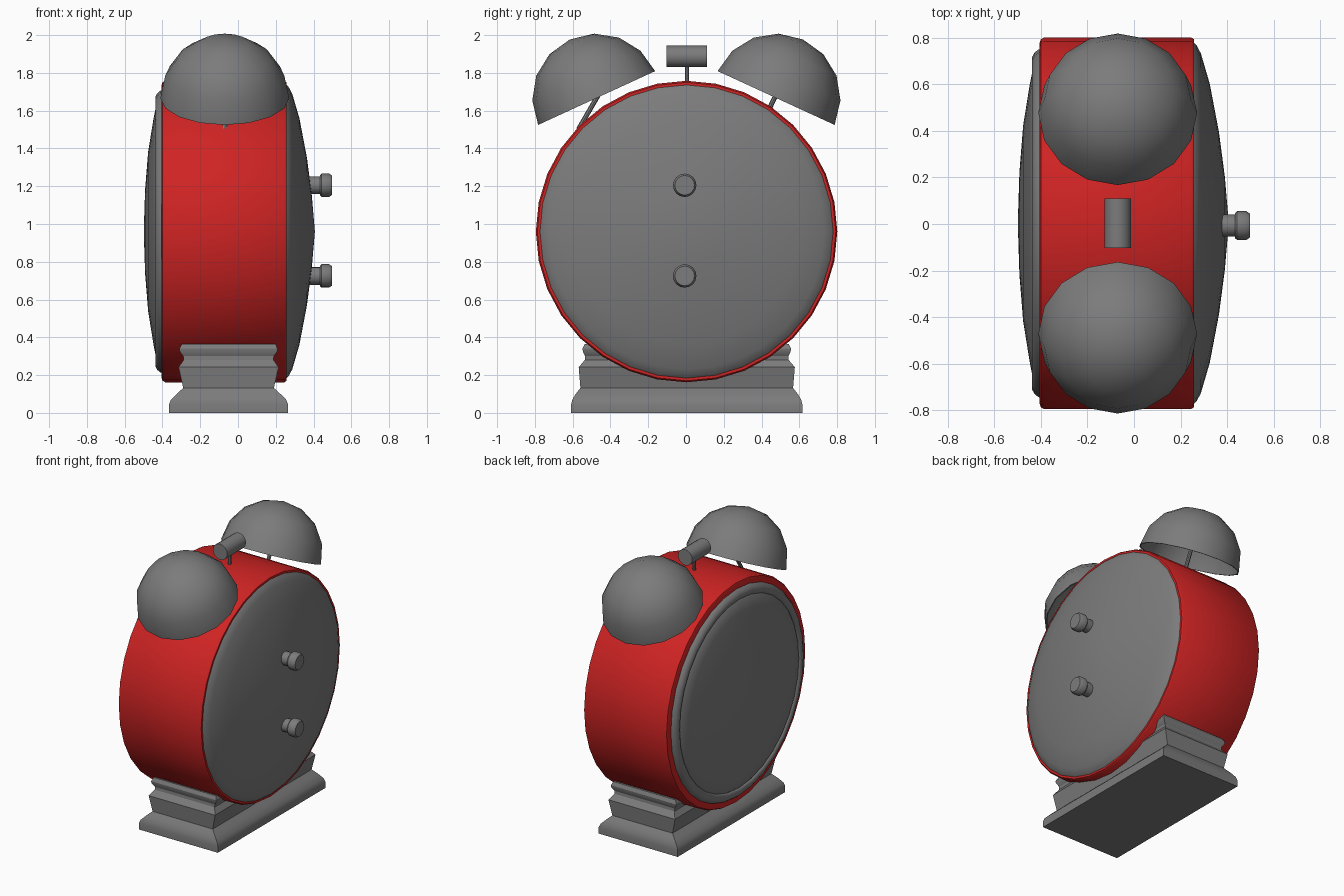
import bpy, bmesh, math
from mathutils import Matrix, Vector

if "Cube" in bpy.data.objects:
    bpy.data.objects.remove(bpy.data.objects["Cube"])


def material(name, colour):
    m = bpy.data.materials.new(name)
    m.use_nodes = True
    m.diffuse_color = (*colour, 1)
    m.node_tree.nodes["Principled BSDF"].inputs["Base Color"].default_value = (*colour, 1)
    return m


RED = material("red enamel", (0.63, 0.017, 0.017))
GREY = material("grey metal", (0.2, 0.2, 0.2))


def finish(name, bm, mat, angle=35, normals=True):
    if normals:
        bmesh.ops.recalc_face_normals(bm, faces=bm.faces)
    mesh = bpy.data.meshes.new(name)
    bm.to_mesh(mesh)
    bm.free()
    mesh.materials.append(mat)
    ob = bpy.data.objects.new(name, mesh)
    bpy.context.collection.objects.link(ob)
    bpy.ops.object.select_all(action='DESELECT')
    ob.select_set(True)
    bpy.context.view_layer.objects.active = ob
    bpy.ops.object.shade_smooth_by_angle(angle=math.radians(angle))
    return ob


def lathe(name, profile, mat, origin, axis, sides, angle=35):
    """Revolve (radius, height) points around an axis through origin."""
    bm = bmesh.new()
    verts = [bm.verts.new((r, 0, h)) for r, h in profile]
    edges = [bm.edges.new(pair) for pair in zip(verts, verts[1:])]
    bmesh.ops.spin(bm, geom=verts + edges, cent=(0, 0, 0), axis=(0, 0, 1),
                   angle=2 * math.pi, steps=sides, use_merge=True)
    bmesh.ops.remove_doubles(bm, verts=bm.verts, dist=0.0005)
    # rotate around the horizontal x axis first so bells stay in the y-z plane
    axis = Vector(axis).normalized()
    turn = Vector((0, 0, 1)).rotation_difference(axis).to_matrix().to_4x4()
    bm.transform(Matrix.Translation(origin) @ turn)
    return finish(name, bm, mat, angle)


def rod(name, start, end, radius, sides=8):
    start, end = Vector(start), Vector(end)
    length = (end - start).length
    return lathe(name, [(0, 0), (radius, 0), (radius, length), (0, length)],
                 GREY, start, end - start, sides)


CX = -0.07                     # x of bells and hammer
HUB = (0, 0.003, 0.96)         # centre of the drum
X = (1, 0, 0)

# Drum, face rim, domed face and domed back, all around the x axis
lathe("clock_body", [(0, -0.405), (0.775, -0.405), (0.79, -0.4), (0.798, -0.385),
                     (0.798, 0.245), (0.79, 0.257), (0.775, 0.257), (0, 0.257)],
      RED, HUB, X, 32)
lathe("face_rim", [(0.75, -0.4), (0.745, -0.412), (0.733, -0.427), (0.715, -0.437),
                   (0.695, -0.437), (0.68, -0.428), (0.675, -0.4)],
      GREY, HUB, X, 32, 50)
lathe("face_glass", [(0.685, -0.42), (0.67, -0.433), (0.6, -0.447), (0.42, -0.476),
                     (0.22, -0.492), (0, -0.499)], GREY, HUB, X, 32)
lathe("back_cover", [(0.778, 0.255), (0.765, 0.268), (0.73, 0.287), (0.6, 0.325),
                     (0.39, 0.365), (0.2, 0.39), (0, 0.407)], GREY, HUB, X, 32)

# Winding knobs on the back
for label, z in (("upper", 1.205), ("lower", 0.725)):
    lathe(label + "_knob", [(0, 0.34), (0.047, 0.34), (0.047, 0.433), (0.053, 0.433),
                            (0.062, 0.443), (0.062, 0.482), (0.052, 0.497), (0, 0.497)],
          GREY, (0, -0.007, z), X, 16)

# Hollow half-sphere bells tilted outwards
R = 0.341
outer = [(R * math.cos(a), R * math.sin(a))
         for a in (math.radians(22.5 * i) for i in range(5))]
inner = [(r * 0.975, h * 0.975) for r, h in reversed(outer)]
for label, side in (("left", 1), ("right", -1)):
    tilt = (0, side * 0.418, 0.909)
    lathe(label + "_bell", inner + outer, GREY, (CX, side * 0.475 + 0.002, 1.667), tilt, 16)

# Bell stems lean the same way
rod("left_bell_stem", (CX, 0.39, 1.5), (CX, 0.6, 1.95), 0.013)
rod("right_bell_stem", (CX, -0.57, 1.5), (CX, -0.35, 1.88), 0.013)

# Hammer
rod("hammer_stem", (CX, 0.005, 1.7), (CX, 0.005, 1.86), 0.011)
rod("hammer_head", (CX, -0.104, 1.887), (CX, 0.11, 1.887), 0.057, 16)

# Moulded rectangular base: (half x, half y, z) for each level
levels = [(0.315, 0.612, 0), (0.315, 0.612, 0.045), (0.305, 0.606, 0.07),
          (0.275, 0.588, 0.1), (0.24, 0.563, 0.132), (0.265, 0.572, 0.242),
          (0.238, 0.54, 0.28), (0.24, 0.538, 0.3), (0.258, 0.55, 0.325),
          (0.26, 0.552, 0.34), (0.248, 0.54, 0.365)]
bm = bmesh.new()
rings = [[bm.verts.new((-0.05 + sx * hx, 0.004 + sy * hy, z))
          for sx, sy in ((-1, -1), (1, -1), (1, 1), (-1, 1))] for hx, hy, z in levels]
for low, high in zip(rings, rings[1:]):
    for i in range(4):
        j = (i + 1) % 4
        bm.faces.new((low[i], low[j], high[j], high[i]))
bm.faces.new(rings[0])
bm.faces.new(rings[-1])
finish("base", bm, GREY, 30)
